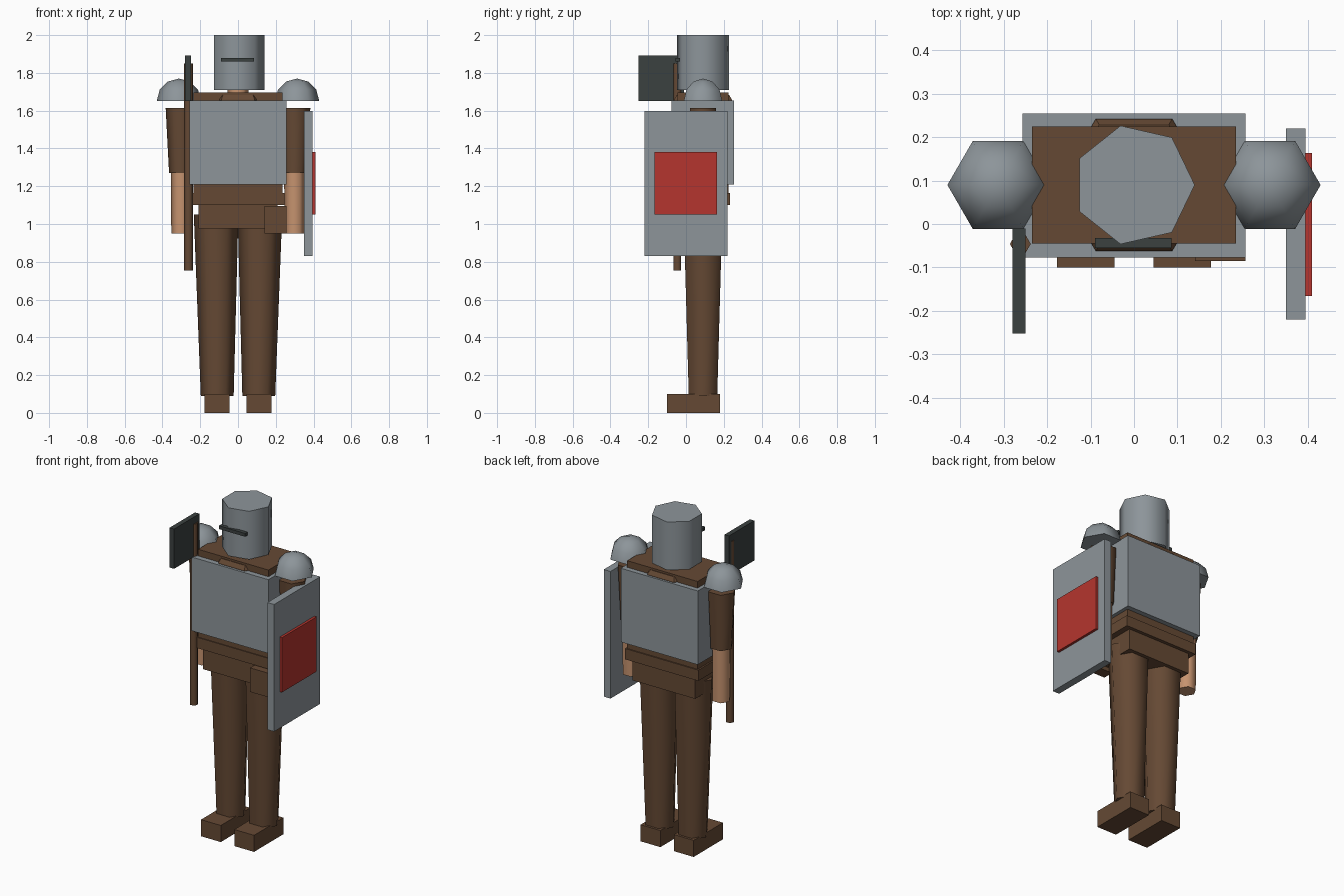
import bpy
import bmesh
from math import radians, sin, cos, tau, pi

default = bpy.data.objects.get("Cube")
if default:
    bpy.data.objects.remove(default)

MID = 0.09  # depth of the body's centre line


def make_material(name, hex_code):
    def linear(c):
        return c / 12.92 if c <= 0.04045 else ((c + 0.055) / 1.055) ** 2.4
    rgb = [linear(int(hex_code[i:i + 2], 16) / 255) for i in (0, 2, 4)]
    mat = bpy.data.materials.new(name)
    mat.use_nodes = True
    mat.diffuse_color = (*rgb, 1)
    bsdf = mat.node_tree.nodes["Principled BSDF"]
    bsdf.inputs["Base Color"].default_value = (*rgb, 1)
    return mat


STEEL = make_material("steel", "8D959A")
LEATHER = make_material("leather", "654934")
SKIN = make_material("skin", "C6936F")
IRON = make_material("dark_iron", "3B4140")
RED = make_material("red", "B5352E")


def finish(name, bm, mat, smooth=False):
    bmesh.ops.recalc_face_normals(bm, faces=bm.faces[:])
    mesh = bpy.data.meshes.new(name)
    bm.to_mesh(mesh)
    bm.free()
    mesh.materials.append(mat)
    obj = bpy.data.objects.new(name, mesh)
    bpy.context.collection.objects.link(obj)
    if smooth:
        bpy.ops.object.select_all(action='DESELECT')
        obj.select_set(True)
        bpy.context.view_layer.objects.active = obj
        bpy.ops.object.shade_smooth_by_angle(angle=radians(62))
    return obj


def box(name, mat, xs, ys, zs):
    """Block given by its extent along each axis."""
    bm = bmesh.new()
    bmesh.ops.create_cube(bm, size=1)
    for v in bm.verts:
        v.co = [(a + b) / 2 + c * (b - a) for c, (a, b) in zip(v.co, (xs, ys, zs))]
    return finish(name, bm, mat)


def loft(name, mat, rings, sides=6, smooth=True):
    """Closed stack of polygon rings, each (x, y, z, radius)."""
    bm = bmesh.new()
    loops = [[bm.verts.new((x + r * cos(tau * i / sides), y + r * sin(tau * i / sides), z))
              for i in range(sides)] for x, y, z, r in rings]
    for low, high in zip(loops, loops[1:]):
        for i in range(sides):
            j = (i + 1) % sides
            bm.faces.new((low[i], low[j], high[j], high[i]))
    bm.faces.new(loops[0])
    bm.faces.new(loops[-1])
    bmesh.ops.remove_doubles(bm, verts=bm.verts[:], dist=0.0005)
    return finish(name, bm, mat, smooth)


# Head
loft("neck", SKIN, [(0, MID, 1.66, 0.055), (0, MID, 1.75, 0.055)])
loft("helmet", STEEL, [(0, MID, 1.71, 0.14), (0, MID, 2.0, 0.14)], sides=7)
box("visor_slit", IRON, (-0.09, 0.086), (-0.055, -0.032), (1.86, 1.88))

# Torso
box("torso", LEATHER, (-0.235, 0.235), (-0.045, 0.225), (1.15, 1.695))
box("chest_plate", STEEL, (-0.257, 0.257), (-0.077, 0.255), (1.21, 1.655))
loft("collar", LEATHER, [(0, MID, 1.62, 0.176), (0, MID, 1.66, 0.176),
                         (0, MID, 1.683, 0.16)], smooth=False)
box("belt", LEATHER, (-0.245, 0.245), (-0.05, 0.232), (1.1, 1.165))
box("hips", LEATHER, (-0.21, 0.21), (-0.035, 0.212), (0.975, 1.11))
box("pouch", LEATHER, (0.14, 0.257), (-0.085, -0.02), (0.95, 1.095))

# Limbs, on both sides
for side, s in (("left", 1), ("right", -1)):
    dome = [(s * 0.313, MID, 1.652 + 0.118 * sin(a), max(0.117 * cos(a), 0.0001))
            for a in (0, pi / 6, pi / 3, pi / 2)]
    loft(f"{side}_shoulder_guard", STEEL, dome)
    loft(f"{side}_sleeve", LEATHER, [(s * 0.3, MID, 1.27, 0.065),
                                     (s * 0.302, MID, 1.615, 0.081)])
    loft(f"{side}_forearm", SKIN, [(s * 0.3, MID, 0.95, 0.053),
                                   (s * 0.3, MID, 1.28, 0.056)])
    loft(f"{side}_leg", LEATHER, [(s * 0.11, MID, 0.09, 0.087),
                                  (s * 0.116, MID, 1.05, 0.118)])
    foot = sorted((s * 0.045, s * 0.177))
    box(f"{side}_foot", LEATHER, foot, (-0.1, 0.18), (0, 0.1))

# Axe held upright at the right hand
loft("axe_handle", LEATHER, [(-0.262, -0.046, 0.755, 0.024),
                             (-0.262, -0.046, 1.85, 0.024)])
box("axe_blade", IRON, (-0.28, -0.25), (-0.252, -0.01), (1.652, 1.892))

# Shield at the left arm
box("shield", STEEL, (0.35, 0.395), (-0.22, 0.22), (0.83, 1.597))
box("shield_panel", RED, (0.39, 0.41), (-0.166, 0.164), (1.05, 1.38))
